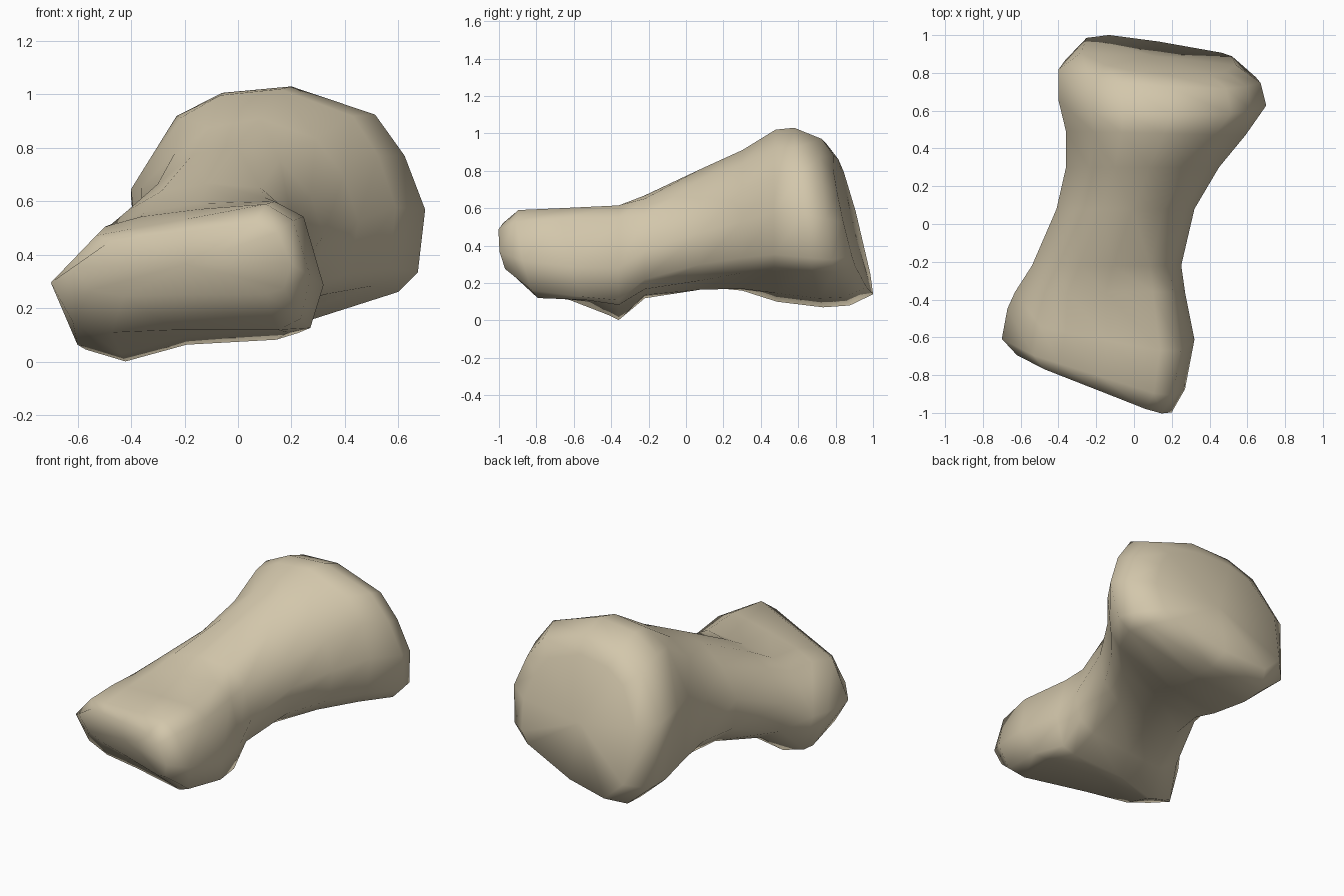
import bpy
import bmesh
from mathutils import Vector

cube = bpy.data.objects.get("Cube")
if cube:
    bpy.data.objects.remove(cube, do_unlink=True)

# Outlines in a box from -1 to 1, counter-clockwise from +x
LOWER_TIP = [(1, -.1), (.87, .75), (.66, 1), (.07, .78), (-.38, .62), (-.65, .52),
             (-1, -.2), (-.83, -.8), (-.53, -.96), (-.03, -.92), (.75, -.92), (.93, -.75)]
LOWER_END = [(1, -.1), (.85, .8), (.63, 1), (.07, .9), (-.38, .8), (-.65, .67),
             (-1, -.15), (-.86, -.88), (-.53, -1), (-.03, -.77), (.73, -.72), (.9, -.66)]
SHAFT = [(1, -.05), (.87, .42), (.55, .83), (.1, 1), (-.35, .88), (-.7, .55),
         (-1, 0), (-.92, -.6), (-.58, -.95), (0, -1), (.62, -.85), (.9, -.58)]
UPPER_END = [(1, .04), (.86, .46), (.66, .78), (.09, 1), (-.38, .95), (-.69, .77),
             (-1, .2), (-.93, -.7), (-.64, -1), (0, -.9), (.82, -.6), (.95, -.45)]
OUTLINES = [LOWER_TIP, LOWER_END, SHAFT, UPPER_END]


def section(bm, y, blend, left, right, low, high, skew_x=0, skew_z=0):
    """Ring across the bone: blended outline fitted to a box, skewed along y."""
    start = min(int(blend), 2)
    ring = []
    for a, b in zip(OUTLINES[start], OUTLINES[start + 1]):
        p = Vector(a).lerp(Vector(b), blend - start)
        ring.append(bm.verts.new((
            (left + right + p.x * (right - left)) / 2,
            y + skew_x * p.x + skew_z * p.y,
            (low + high + p.y * (high - low)) / 2)))
    return ring


def bridge(bm, first, second):
    for i in range(len(first)):
        j = (i + 1) % len(first)
        bm.faces.new((first[i], first[j], second[j], second[i]))


def cap(bm, ring):
    face = bm.faces.new(ring)
    bmesh.ops.poke(bm, faces=[face])


bm = bmesh.new()
rings = [
    # lower joint
    section(bm, -.85, 0, -.62, .2, .24, .52, -.15, -.03),
    section(bm, -.75, 0, -.7, .27, .1, .59, -.13, -.06),
    section(bm, -.54, 1, -.67, .32, .03, .6, -.08, -.08),
    section(bm, -.36, 1.1, -.63, .27, 0, .62),
    # shaft
    section(bm, -.22, 1.6, -.54, .25, .11, .68),
    section(bm, .08, 2, -.41, .32, .165, .81),
    section(bm, .3, 2.5, -.36, .45, .15, .91),
    # upper joint
    section(bm, .48, 3, -.36, .59, .1, 1.02, -.01),
    section(bm, .65, 3, -.4, .7, .07, 1.03, -.02, -.07),
    section(bm, .79, 3, -.4, .67, .08, .97, -.04, -.06),
    section(bm, .885, 3, -.28, .54, .14, .88, -.04, -.09),
]
for first, second in zip(rings, rings[1:]):
    bridge(bm, first, second)
cap(bm, rings[0])
cap(bm, rings[-1])
bmesh.ops.recalc_face_normals(bm, faces=bm.faces)

mesh = bpy.data.meshes.new("bone")
bm.to_mesh(mesh)
bm.free()
mesh.shade_smooth()
bone = bpy.data.objects.new("bone", mesh)
bpy.context.collection.objects.link(bone)

# Dry bone colour
color = (.65, .57, .41, 1)
mat = bpy.data.materials.new("bone_tan")
mat.use_nodes = True
mat.diffuse_color = color
shader = mat.node_tree.nodes["Principled BSDF"]
shader.inputs["Base Color"].default_value = color
shader.inputs["Roughness"].default_value = .8
mesh.materials.append(mat)
